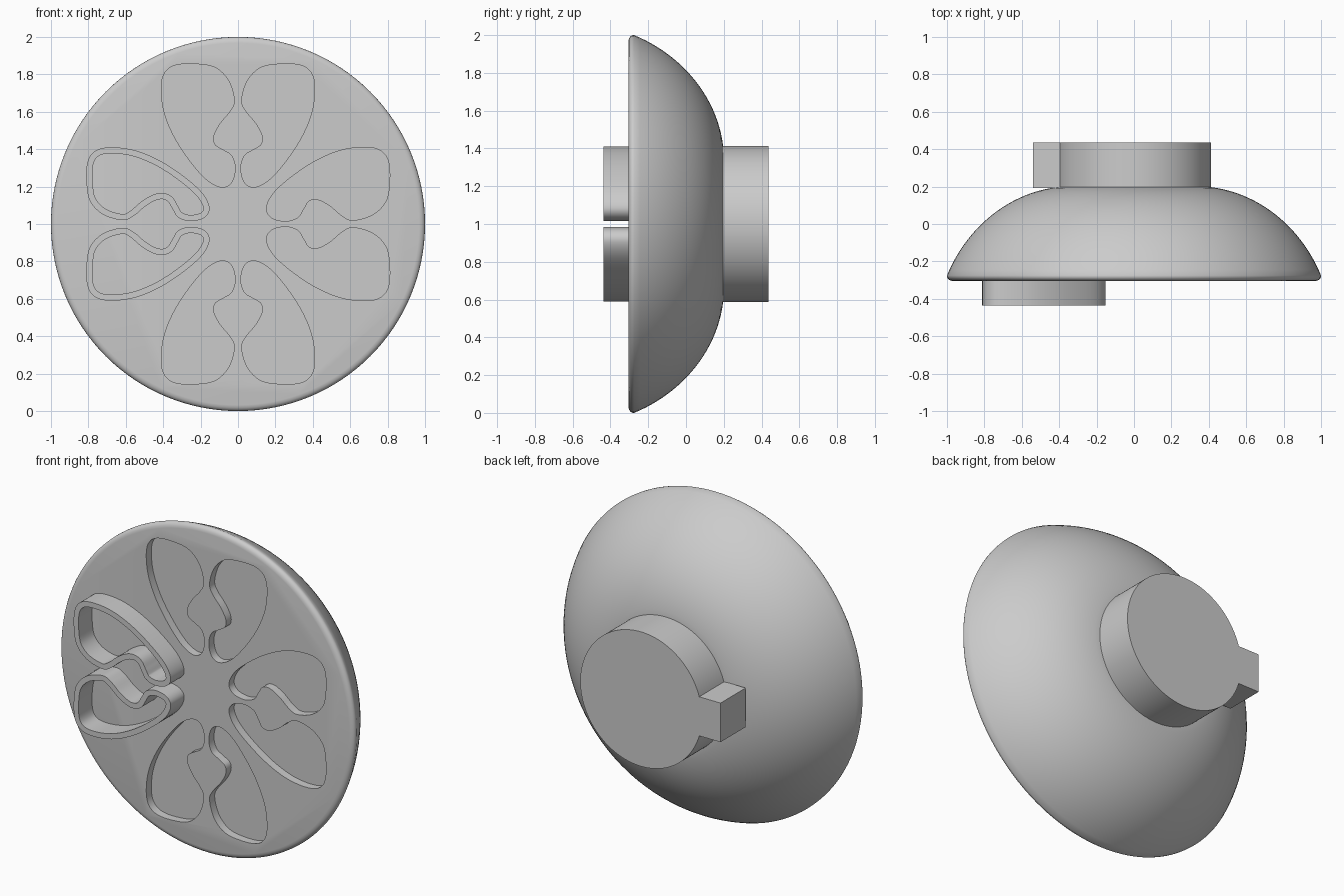
import bpy, bmesh, math
from mathutils import Vector
from mathutils.geometry import interpolate_bezier

if "Cube" in bpy.data.objects:
    bpy.data.objects.remove(bpy.data.objects["Cube"], do_unlink=True)

grey = bpy.data.materials.new("plain grey")
grey.use_nodes = True
colour = (0.6, 0.6, 0.6, 1)
grey.diffuse_color = colour
grey.node_tree.nodes["Principled BSDF"].inputs["Base Color"].default_value = colour

FACE, BACK, MID = -0.305, 0.197, 1.0    # disc face, dome back, axis height
PEG_R, PEG_END = 0.413, 0.436


def loft(bm, loops, ring=False):
    """Join closed loops with quads; cap the ends, or close into a ring."""
    rows = [[bm.verts.new(p) for p in loop] for loop in loops]
    n = len(rows[0])
    pairs = list(zip(rows, rows[1:]))
    if ring:
        pairs.append((rows[-1], rows[0]))
    else:
        bm.faces.new(rows[0])
        bm.faces.new(rows[-1])
    for a, b in pairs:
        for i in range(n):
            j = (i + 1) % n
            bm.faces.new((a[i], a[j], b[j], b[i]))


def finish(name, bm):
    bmesh.ops.recalc_face_normals(bm, faces=bm.faces)
    mesh = bpy.data.meshes.new(name)
    bm.to_mesh(mesh)
    bm.free()
    mesh.materials.append(grey)
    obj = bpy.data.objects.new(name, mesh)
    bpy.context.collection.objects.link(obj)
    return obj


def activate(obj):
    bpy.ops.object.select_all(action='DESELECT')
    obj.select_set(True)
    bpy.context.view_layer.objects.active = obj


def smooth(obj):
    activate(obj)
    bpy.ops.object.shade_smooth_by_angle(angle=math.radians(32))


def circle(r, y, n=128):
    return [(r * math.cos(2 * math.pi * i / n), y, MID + r * math.sin(2 * math.pi * i / n))
            for i in range(n)]


def at_depth(outline, y):
    return [(p.x, y, MID + p.y) for p in outline]


# Wing-shaped outline, in the upper right quadrant
WING = [(.02, .66), (.05, .765), (.12, .835), (.22, .855), (.33, .85), (.39, .81),
        (.41, .73), (.395, .6), (.34, .465), (.255, .335), (.165, .235), (.085, .197),
        (.033, .225), (.015, .3), (.035, .365), (.08, .395), (.125, .425), (.13, .475),
        (.095, .54), (.045, .6)]


def spline(points, steps=6):
    """Closed smooth curve through the points."""
    pts = [Vector(p) for p in points]
    n, out = len(pts), []
    for i in range(n):
        a, b, c, d = (pts[(i + k) % n] for k in (-1, 0, 1, 2))
        out += interpolate_bezier(b, b + (c - a) / 6, c - (d - b) / 6, c, steps + 1)[:-1]
    return [Vector(p[:2]) for p in out]


def wing(sx, sz, sideways):
    pts = [(z - 0.045, x) if sideways else (x, z) for x, z in WING]
    return spline([(sx * x, sz * z) for x, z in pts])


def inset(outline, width):
    n = len(outline)
    area = sum(outline[i - 1].cross(outline[i]) for i in range(n))
    side = 1 if area > 0 else -1
    out = []
    for i in range(n):
        t = (outline[(i + 1) % n] - outline[i - 1]).normalized()
        out.append(outline[i] + side * width * Vector((-t.y, t.x)))
    return out


# Domed disc with a rounded rim
rim = [(.968, FACE), (.982, -.302), (.993, -.295), (.999, -.286)]
curve = interpolate_bezier(Vector((1, -.275)), Vector((.9, -.03)),
                           Vector((.68, .165)), Vector((.41, BACK)), 24)
bm = bmesh.new()
loft(bm, [circle(r, y) for r, y in rim + [tuple(p[:2]) for p in curve]])
disc = finish("domed_disc", bm)

# Six shallow recesses in the face
bm = bmesh.new()
for sx in (-1, 1):
    for sz in (-1, 1):
        for sideways in (False, True):
            if sideways and sx < 0:
                continue
            shape = wing(sx, sz, sideways)
            loft(bm, [at_depth(shape, FACE - 0.1), at_depth(shape, FACE + 0.05)])
cutter = finish("recess_cutter", bm)
cutter.hide_render = True
cut = disc.modifiers.new("recesses", 'BOOLEAN')
cut.operation = 'DIFFERENCE'
cut.solver = 'EXACT'
cut.object = cutter
activate(disc)
bpy.ops.object.modifier_apply(modifier=cut.name)
bpy.data.objects.remove(cutter, do_unlink=True)
smooth(disc)

# Two raised wing-shaped walls
for sz, name in ((1, "upper_raised_wall"), (-1, "lower_raised_wall")):
    outer = wing(-1, sz, True)
    inner = inset(outer, 0.033)
    bm = bmesh.new()
    loft(bm, [at_depth(outer, FACE + 0.01), at_depth(outer, -PEG_END),
              at_depth(inner, -PEG_END), at_depth(inner, FACE + 0.01)], ring=True)
    smooth(finish(name, bm))

# Round peg on the back with a square key on its right side
bm = bmesh.new()
loft(bm, [circle(PEG_R, BACK - 0.03), circle(PEG_R, PEG_END)])
smooth(finish("back_peg", bm))

bm = bmesh.new()
key = [Vector((-.54, -.12)), Vector((-.3, -.12)), Vector((-.3, .12)), Vector((-.54, .12))]
loft(bm, [at_depth(key, BACK - 0.005), at_depth(key, PEG_END)])
finish("peg_key", bm)
